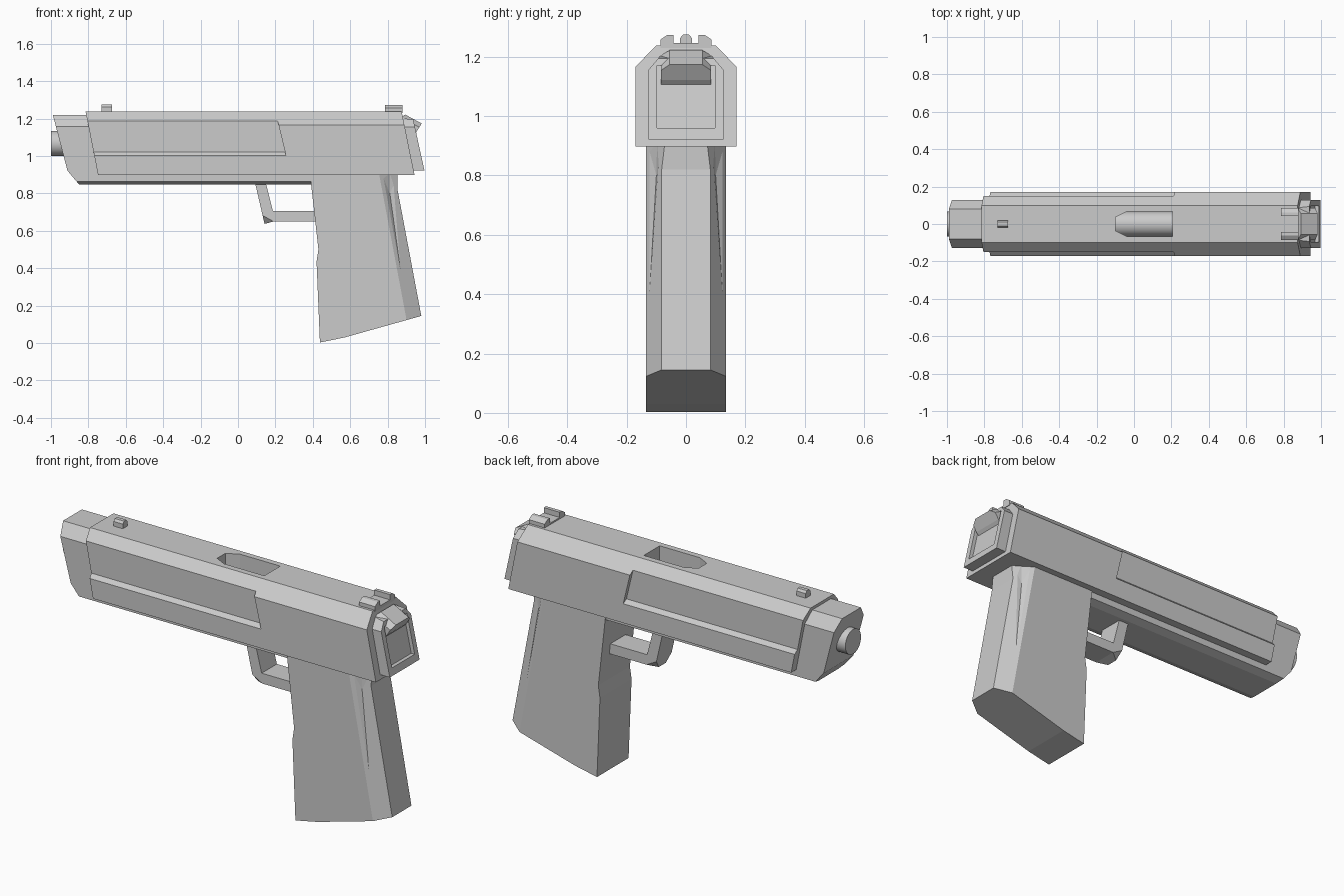
import bpy, bmesh, math
from mathutils import Vector

if "Cube" in bpy.data.objects:
    bpy.data.objects.remove(bpy.data.objects["Cube"])


def finish(name, bm):
    bmesh.ops.recalc_face_normals(bm, faces=bm.faces[:])
    me = bpy.data.meshes.new(name)
    bm.to_mesh(me)
    bm.free()
    ob = bpy.data.objects.new(name, me)
    bpy.context.collection.objects.link(ob)
    return ob


def prism(name, profile, hw, chamfers=(), y0=0.0):
    """Extrude an xz profile across y, then slice off mirrored chamfers (3 points per plane)."""
    bm = bmesh.new()
    a = [bm.verts.new((x, y0 - hw, z)) for x, z in profile]
    b = [bm.verts.new((x, y0 + hw, z)) for x, z in profile]
    bm.faces.new(a)
    bm.faces.new(b[::-1])
    n = len(profile)
    for i in range(n):
        j = (i + 1) % n
        bm.faces.new((a[i], b[i], b[j], a[j]))
    mean = sum((v.co for v in bm.verts), Vector()) / (2 * n)
    for pts in chamfers:
        for s in (1, -1):
            p, q, r = (Vector((x, y0 + s * y, z)) for x, y, z in pts)
            no = (q - p).cross(r - p)
            if no.dot(p - mean) < 0:
                no = -no
            res = bmesh.ops.bisect_plane(bm, geom=bm.verts[:] + bm.edges[:] + bm.faces[:],
                                         plane_co=p, plane_no=no, clear_outer=True)
            edges = [e for e in res['geom_cut'] if isinstance(e, bmesh.types.BMEdge)]
            bmesh.ops.edgenet_fill(bm, edges=edges)
    return finish(name, bm)


def carve(ob, pts, mirror=False):
    """Subtract the convex hull of some points, optionally on both sides."""
    for s in ((1, -1) if mirror else (1,)):
        bm = bmesh.new()
        for x, y, z in pts:
            bm.verts.new((x, s * y, z))
        bmesh.ops.convex_hull(bm, input=bm.verts[:])
        cutter = finish("cutter", bm)
        cutter.hide_render = True
        mod = ob.modifiers.new("cut", 'BOOLEAN')
        mod.operation, mod.solver, mod.object = 'DIFFERENCE', 'EXACT', cutter
        bpy.context.view_layer.objects.active = ob
        bpy.ops.object.modifier_apply(modifier=mod.name)
        bpy.data.objects.remove(cutter)


# Slide with slanted ends and chamfered top
slide = prism("slide", [(-0.815, 1.238), (0.875, 1.238), (0.944, 0.898), (-0.748, 0.898)], 0.17,
              [((0, 0.17, 1.167), (1, 0.17, 1.167), (0, 0.1, 1.238))])
# Recessed side panels on the front half
section = [(0.15, 1.3), (0.15, 1.022), (0.19, 0.982), (0.3, 0.982), (0.3, 1.3)]
carve(slide, [(x + 0.24 * (1.195 - z), y, z) for x in (-1.2, 0.21) for y, z in section], True)
# Ejection port
port = [(-0.1, 0.035), (-0.035, 0.068), (0.205, 0.068)]
carve(slide, [(x, s * y, z) for x, y in port for s in (1, -1) for z in (1.06, 1.4)])

# Frame: muzzle block and dust cover
prism("frame", [(-0.99, 1.22), (-0.7, 1.22), (-0.7, 0.94), (0.42, 0.94), (0.42, 0.848),
                (-0.85, 0.848), (-0.912, 0.922)], 0.127,
      [((0, 0.127, 1.158), (1, 0.127, 1.158), (0, 0.08, 1.22)),
       ((0, 0.127, 0.863), (1, 0.127, 0.863), (0, 0.085, 0.848))])

# Barrel
bpy.ops.mesh.primitive_cylinder_add(vertices=32, radius=0.067, depth=1.25,
                                    location=(-0.375, 0, 1.068), rotation=(0, math.pi / 2, 0))
bpy.context.object.name = "barrel"
bpy.ops.object.shade_smooth_by_angle()

# Rear plate with recessed panel
plate = prism("rear_plate", [(0.86, 1.205), (0.937, 1.195), (0.997, 0.922), (0.9, 0.922)], 0.127,
              [((0, 0.127, 1.155), (1, 0.127, 1.155), (0, 0.085, 1.205))])
carve(plate, [(0.997 - 0.22 * (z - 0.922) + d, y, z)
              for z in (0.96, 1.17) for y in (-0.097, 0.097) for d in (-0.02, 0.1)])

# Hammer
prism("hammer", [(0.87, 1.2), (0.893, 1.222), (0.982, 1.174), (0.95, 1.122), (0.93, 1.1), (0.9, 1.1)],
      0.085, [((0.893, 0.055, 1.222), (0.893, 0.085, 1.195), (0.982, 0.055, 1.174))])

# Sights
prism("front_sight", [(-0.73, 1.23), (-0.73, 1.275), (-0.675, 1.275), (-0.675, 1.23)], 0.02,
      [((0, 0.02, 1.263), (1, 0.02, 1.263), (0, 0.01, 1.275))])
rear_sight = prism("rear_sight", [(0.785, 1.23), (0.785, 1.274), (0.88, 1.274), (0.88, 1.23)], 0.086,
                   [((0, 0.086, 1.258), (1, 0.086, 1.258), (0, 0.062, 1.274))])
carve(rear_sight, [(x, y, z) for x in (0.7, 0.95)
                   for y, z in ((-0.042, 1.246), (0.042, 1.246), (-0.042, 1.4), (0.042, 1.4))])

# Trigger guard
prism("trigger_guard", [(0.088, 0.87), (0.142, 0.637), (0.19, 0.65), (0.43, 0.65), (0.43, 0.705),
                        (0.187, 0.705), (0.145, 0.87)], 0.065,
      [((0.142, 0.03, 0.637), (0.132, 0.065, 0.682), (0.19, 0.065, 0.65))])

# Grip with chamfered back edges and hand scoops
grip = prism("grip", [(0.383, 0.92), (0.43, 0.5), (0.42, 0.435), (0.438, 0.003), (0.57, 0.03),
                      (0.98, 0.145), (0.853, 0.82), (0.853, 0.92)], 0.135,
             [((0.98, 0.082, 0.145), (0.9, 0.135, 0.13), (0.853, 0.082, 0.82))])
carve(grip, [(0.88, 0.128, 0.31), (0.757, 0.137, 0.93), (0.812, 0.097, 0.93), (0.812, 0.1, 0.8),
             (0.87, 0.078, 0.93), (0.9, 0.25, 0.93)], True)
